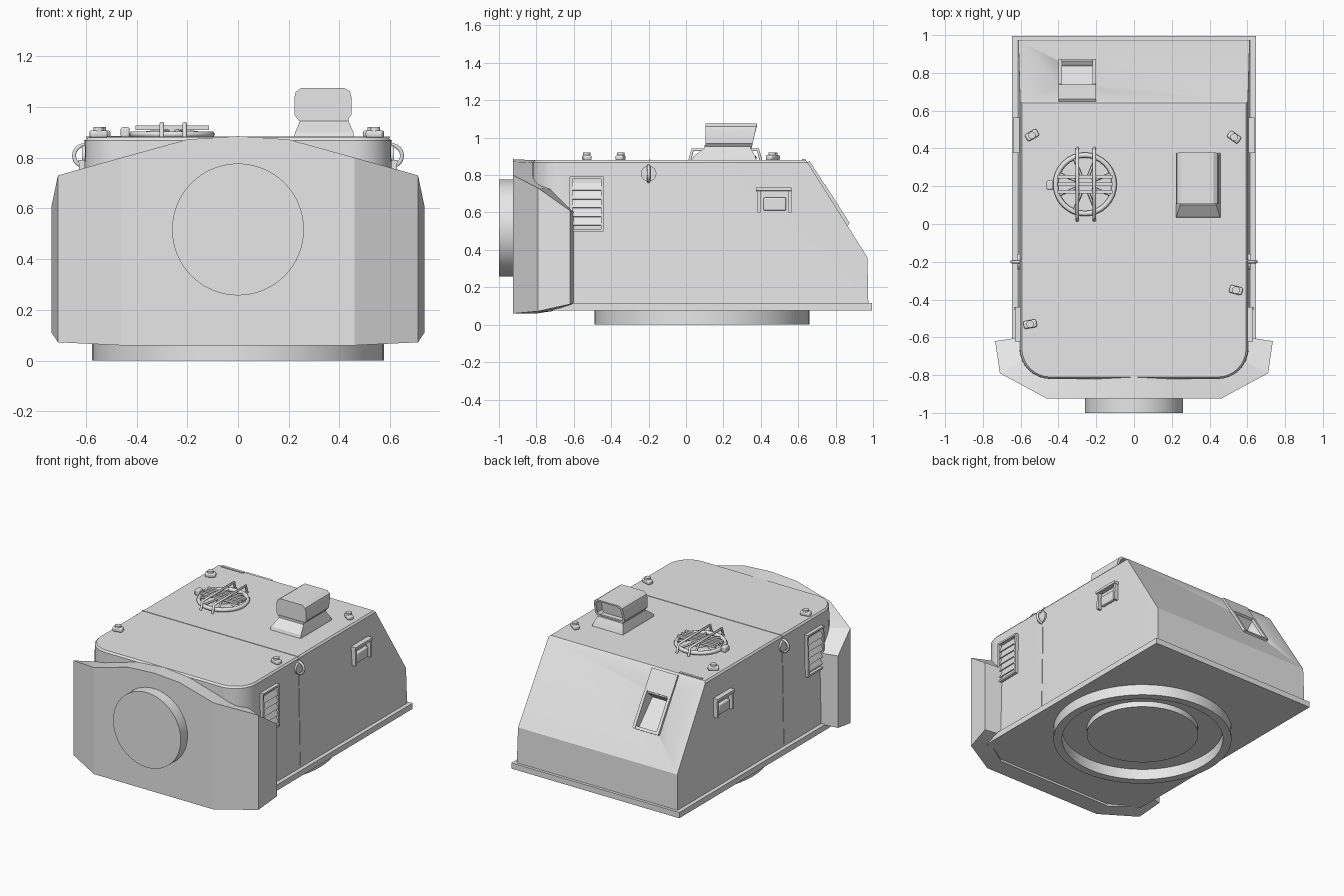
import bpy, bmesh, math
from mathutils import Vector, Matrix

if "Cube" in bpy.data.objects:
    bpy.data.objects.remove(bpy.data.objects["Cube"])

grey = bpy.data.materials.new("plain_grey")
grey.diffuse_color = (0.8, 0.8, 0.8, 1)
grey.use_nodes = True
grey.node_tree.nodes["Principled BSDF"].inputs["Base Color"].default_value = grey.diffuse_color


def finish(name, bm):
    bmesh.ops.recalc_face_normals(bm, faces=bm.faces)
    me = bpy.data.meshes.new(name)
    bm.to_mesh(me)
    bm.free()
    ob = bpy.data.objects.new(name, me)
    me.materials.append(grey)
    bpy.context.collection.objects.link(ob)
    return ob


def loft(name, rings):
    """Closed rings joined in order, with end caps."""
    bm = bmesh.new()
    vs = [[bm.verts.new(p) for p in r] for r in rings]
    n = len(vs[0])
    for a, b in zip(vs, vs[1:]):
        for i in range(n):
            bm.faces.new((a[i], a[(i + 1) % n], b[(i + 1) % n], b[i]))
    bm.faces.new(vs[0])
    bm.faces.new(vs[-1])
    return finish(name, bm)


def box(name, loc, size, rot=(0, 0, 0), bevel=0):
    bm = bmesh.new()
    bmesh.ops.create_cube(bm, size=1, matrix=Matrix.Diagonal((*size, 1)))
    ob = finish(name, bm)
    ob.location, ob.rotation_euler = loc, rot
    if bevel:
        m = ob.modifiers.new("bevel", "BEVEL")
        m.width, m.segments = bevel, 3
    return ob


def cylinder(name, loc, r, h, rot=(0, 0, 0), seg=64):
    bm = bmesh.new()
    bmesh.ops.create_cone(bm, cap_ends=True, segments=seg, radius1=r, radius2=r, depth=h)
    ob = finish(name, bm)
    ob.location, ob.rotation_euler = loc, rot
    return ob


def tube(name, pts, r, cyclic=False):
    cu = bpy.data.curves.new(name, "CURVE")
    cu.dimensions, cu.bevel_depth, cu.bevel_resolution = "3D", r, 1
    cu.use_fill_caps = True
    sp = cu.splines.new("POLY")
    sp.points.add(len(pts) - 1)
    for p, q in zip(sp.points, pts):
        p.co = (*q, 1)
    sp.use_cyclic_u = cyclic
    cu.materials.append(grey)
    ob = bpy.data.objects.new(name, cu)
    bpy.context.collection.objects.link(ob)
    return ob


def plan(w, back, front, r, z):
    """Outline with square rear corners and rounded front corners."""
    pts = [(w, back, z), (-w, back, z)]
    for cx, a0 in ((-w + r, 180), (w - r, 270)):
        for i in range(9):
            a = math.radians(a0 + i * 90 / 8)
            pts.append((cx + r * math.cos(a), front + r + r * math.sin(a), z))
    return pts


# Main hull with sloped rear
hull = loft("hull", [plan(0.618, 0.975, -0.82, 0.16, 0.10),
                     plan(0.612, 0.97, -0.82, 0.16, 0.36),
                     plan(0.603, 0.65, -0.82, 0.16, 0.868),
                     plan(0.593, 0.64, -0.81, 0.15, 0.88)])
loft("base_flange", [plan(0.645, 0.995, -0.82, 0.16, 0.075),
                     plan(0.645, 0.995, -0.82, 0.16, 0.115)])

# Rear hatch recess and its frame, aligned with the slope
tilt = (math.radians(-57.6), 0, 0)
nrm, down = Vector((0, 0.844, 0.536)), Vector((0, 0.536, -0.844))
mid = Vector((-0.30, 0.795, 0.641))
cut = box("recess_cutter", mid, (0.16, 0.22, 0.10), (tilt[0] + 0.2, 0, 0))
cut.hide_render = True
cut.hide_viewport = False
cut.display_type = "WIRE"
m = hull.modifiers.new("recess", "BOOLEAN")
m.operation, m.object, m.solver = "DIFFERENCE", cut, "EXACT"
for s in (-1, 1):
    box("recess_side_rail", mid + Vector((s * 0.09, 0, 0)), (0.02, 0.25, 0.03), tilt)
box("recess_top_flap", mid - down * 0.195, (0.20, 0.15, 0.025), tilt)
box("recess_bottom_rail", mid + down * 0.12, (0.19, 0.02, 0.02), tilt)

# Front armour mask wrapped around the hull nose: outer x, y, inner x, y, top, bottom
half = [(0, -0.925, 0, -0.80, 0.885, 0.06), (0.20, -0.925, 0.20, -0.80, 0.872, 0.06),
        (0.46, -0.925, 0.45, -0.80, 0.80, 0.06), (0.71, -0.79, 0.58, -0.72, 0.73, 0.072),
        (0.735, -0.62, 0.60, -0.60, 0.61, 0.11)]
cols = [(-a, b, -c, d, t, u) for a, b, c, d, t, u in half[:0:-1]] + half
loft("front_mask", [[(a, b, u), (a, b, t), (c, d, t - 0.006), (c, d, u)]
                    for a, b, c, d, t, u in cols])
cylinder("mask_drum", (0, -0.955, 0.517), 0.26, 0.09, (math.pi / 2, 0, 0))

# Turning ring under the hull
bm = bmesh.new()
loops = []
for r, z in ((0.575, 0.09), (0.575, 0), (0.52, 0), (0.52, 0.09)):
    loops.append([bm.verts.new((r * math.cos(i * math.tau / 64),
                                0.085 + r * math.sin(i * math.tau / 64), z)) for i in range(64)])
for k in range(4):
    a, b = loops[k], loops[(k + 1) % 4]
    for i in range(64):
        bm.faces.new((a[i], a[(i + 1) % 64], b[(i + 1) % 64], b[i]))
finish("turning_ring", bm)
cylinder("ring_hub", (0, 0.085, 0.06), 0.36, 0.05)


# Sight on the roof: flared foot, narrow neck and hooded head
def rect(x, y0, y1, z, w):
    return [(x - w, y0, z), (x + w, y0, z), (x + w, y1, z), (x - w, y1, z)]


loft("sight_foot", [rect(0.34, 0.03, 0.38, 0.87, 0.12), rect(0.34, 0.04, 0.37, 0.90, 0.115),
                    rect(0.34, 0.10, 0.345, 0.945, 0.095), rect(0.34, 0.10, 0.345, 0.96, 0.095)])
prof = [(0.09, 0.94), (0.113, 0.97), (0.113, 1.035), (0.107, 1.06), (0.085, 1.075)]
prof = prof + [(-x, z) for x, z in reversed(prof)]


def head_ring(y, lean, k=1, up=0.0):
    return [(0.335 + x * k, y + lean * (z - 0.94), 1.01 + (z - 1.01) * k + up) for x, z in prof]


loft("sight_head", [head_ring(0.105, 0), head_ring(0.35, 0.22),
                    head_ring(0.35, 0.22, 0.85), head_ring(0.31, 0.1, 0.8)])

# Round roof vent with guard rails and slats
vx, vy = -0.26, 0.21
tube("vent_rim", [(vx + 0.155 * math.cos(i * math.tau / 32), vy + 0.155 * math.sin(i * math.tau / 32),
                   0.892) for i in range(32)], 0.014, True)
cylinder("vent_hub", (vx, vy, 0.89), 0.045, 0.05, seg=16)
for i in range(8):
    a = math.radians(22.5 + i * 45)
    c, s = math.cos(a), math.sin(a)
    tube("vent_spoke", [(vx + 0.03 * c, vy + 0.03 * s, 0.908),
                        (vx + 0.15 * c, vy + 0.15 * s, 0.893)], 0.007)
for x in (-0.30, -0.21):
    tube("vent_guard_rail", [(x, 0.02, 0.88), (x, 0.035, 0.935), (x, 0.385, 0.935),
                             (x, 0.40, 0.88)], 0.009)
for y in (0.17, 0.21, 0.25):
    box("vent_slat", (vx, y, 0.918), (0.29, 0.018, 0.016))
box("vent_latch", (-0.445, 0.205, 0.90), (0.035, 0.05, 0.04), bevel=0.008)

# Roof lugs
for x, y, turn in ((-0.54, 0.47, 30), (0.53, 0.46, -35), (0.54, -0.35, -15), (-0.55, -0.53, 10)):
    t = math.radians(turn)
    box("roof_lug", (x, y, 0.893), (0.07, 0.042, 0.03), (0, 0, t), 0.01)
    cylinder("roof_lug_pin", (x, y, 0.905), 0.02, 0.03, seg=12)

# Seams across roof and sides
box("roof_seam", (0, -0.195, 0.88), (1.2, 0.008, 0.006))
box("rear_roof_strip", (-0.48, 0.63, 0.88), (0.17, 0.018, 0.012))

for s in (-1, 1):
    lean = (0, -s * 0.0175, 0)
    box("side_seam", (s * 0.610, -0.195, 0.5), (0.006, 0.008, 0.74), lean)
    # Lifting eye
    tube("lifting_eye", [(s * (0.605 + 0.042 * math.sin(math.pi * i / 8)), -0.20,
                          0.808 + 0.042 * math.cos(math.pi * i / 8)) for i in range(9)], 0.009)
    cylinder("lifting_eye_pad", (s * 0.606, -0.20, 0.808), 0.042, 0.02, (0, math.pi / 2, 0), 16)
    # Louvred vent
    for y in (-0.615, -0.447):
        box("louvre_post", (s * 0.614, y, 0.645), (0.03, 0.014, 0.29), lean)
    for z in (0.785, 0.505):
        box("louvre_rail", (s * 0.614, -0.53, z), (0.03, 0.18, 0.012), lean)
    for i in range(5):
        box("louvre_slat", (s * 0.616, -0.53, 0.55 + i * 0.047), (0.006, 0.165, 0.042),
            (0, -s * 0.45, 0))
    # Side bracket
    box("bracket_top", (s * 0.618, 0.47, 0.725), (0.045, 0.19, 0.018), lean)
    for y in (0.39, 0.555):
        box("bracket_post", (s * 0.617, y, 0.663), (0.035, 0.016, 0.125), lean)
    box("bracket_box", (s * 0.615, 0.475, 0.645), (0.03, 0.12, 0.07), lean, 0.008)

# Smooth only the gentle bends
bpy.ops.object.select_all(action="DESELECT")
for ob in bpy.context.scene.objects:
    if ob.type == "MESH":
        ob.select_set(True)
        bpy.context.view_layer.objects.active = ob
bpy.ops.object.shade_smooth_by_angle(angle=math.radians(25))
